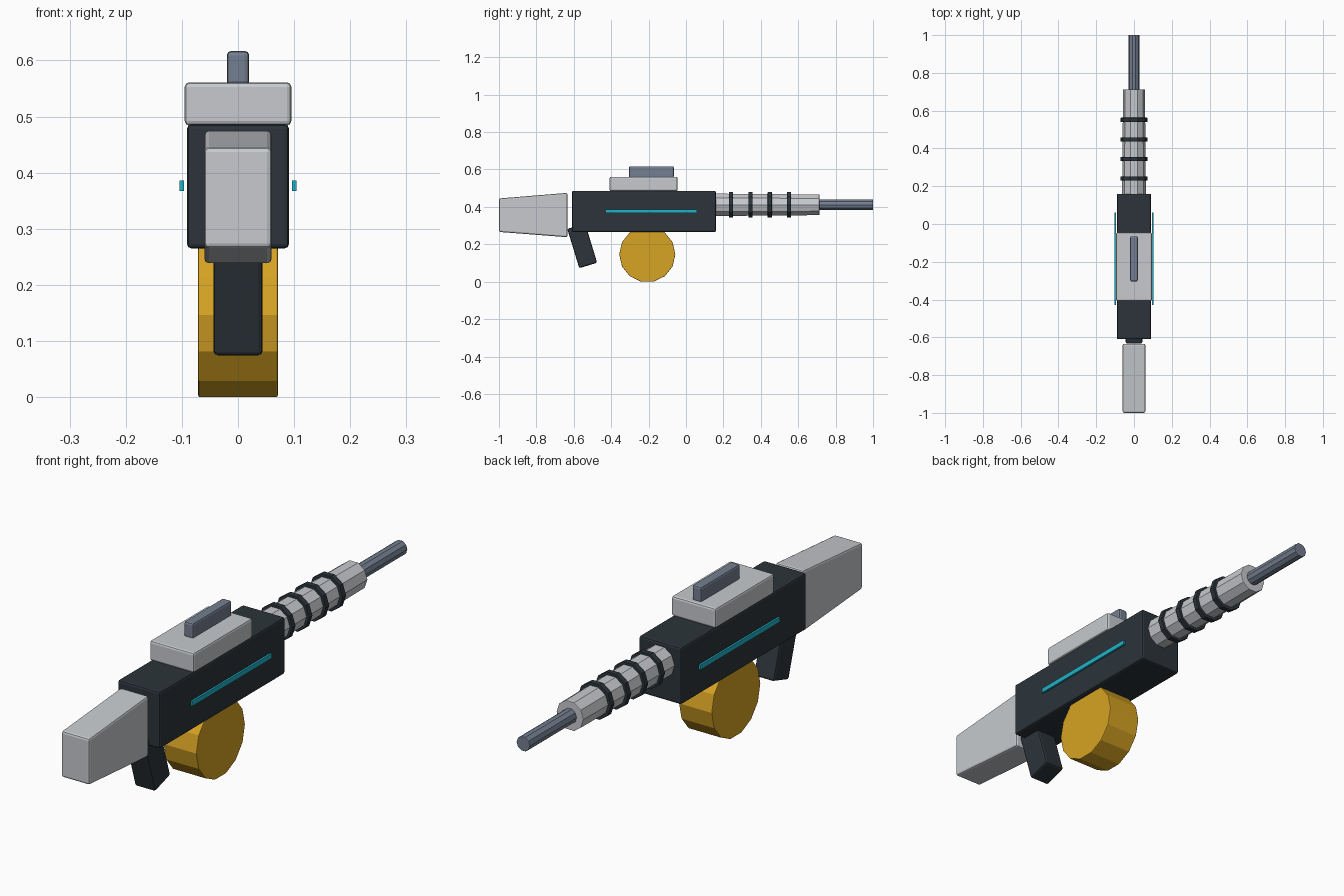
import bpy, bmesh, math
from mathutils import Matrix

if "Cube" in bpy.data.objects:
    bpy.data.objects.remove(bpy.data.objects["Cube"])


def material(name, rgb):
    m = bpy.data.materials.new(name)
    m.diffuse_color = (*rgb, 1)
    m.use_nodes = True
    m.node_tree.nodes["Principled BSDF"].inputs["Base Color"].default_value = m.diffuse_color
    return m


CHARCOAL = material("charcoal", (0.025, 0.034, 0.042))
SILVER = material("light_grey", (0.57, 0.59, 0.62))
GOLD = material("gold", (0.68, 0.37, 0.017))
CYAN = material("cyan", (0.014, 0.45, 0.57))
STEEL = material("steel_blue", (0.175, 0.212, 0.28))


def finish(name, bm, mat, bevel):
    bmesh.ops.recalc_face_normals(bm, faces=bm.faces)
    me = bpy.data.meshes.new(name)
    bm.to_mesh(me)
    bm.free()
    me.materials.append(mat)
    ob = bpy.data.objects.new(name, me)
    bpy.context.collection.objects.link(ob)
    if bevel:
        b = ob.modifiers.new("soft_edges", "BEVEL")
        b.width, b.segments = bevel, 2
        b.limit_method, b.angle_limit = "ANGLE", math.radians(40)
    return ob


def side_profile(name, pts, half_width, mat, bevel=0.008, x=0):
    """Extrude a (y, z) outline across x."""
    bm = bmesh.new()
    face = bm.faces.new([bm.verts.new((x - half_width, y, z)) for y, z in pts])
    ext = bmesh.ops.extrude_face_region(bm, geom=[face])["geom"]
    bmesh.ops.translate(bm, vec=(2 * half_width, 0, 0),
                        verts=[v for v in ext if isinstance(v, bmesh.types.BMVert)])
    return finish(name, bm, mat, bevel)


def box(name, y0, y1, z0, z1, half_width, mat, bevel=0.008, x=0):
    return side_profile(name, [(y0, z0), (y1, z0), (y1, z1), (y0, z1)],
                        half_width, mat, bevel, x)


def tube(name, y0, y1, r0, r1, sides, mat, bevel=0.002, z=0.411):
    """Faceted cylinder or cone along y, one corner pointing up."""
    bm = bmesh.new()
    bmesh.ops.create_cone(bm, cap_ends=True, segments=sides, radius1=r0,
                          radius2=r1, depth=y1 - y0)
    bm.transform(Matrix.Translation((0, (y0 + y1) / 2, z))
                 @ Matrix.Rotation(-math.pi / 2, 4, "X")
                 @ Matrix.Rotation(math.pi / 2, 4, "Z"))
    return finish(name, bm, mat, bevel)


# body, cover and rail
box("receiver", -0.61, 0.16, 0.265, 0.486, 0.091, CHARCOAL)
box("top_cover", -0.408, -0.045, 0.484, 0.561, 0.095, SILVER)
box("sight_rail", -0.305, -0.065, 0.555, 0.617, 0.02, STEEL)

# tapered stock
side_profile("stock", [(-1.0, 0.266), (-0.634, 0.238), (-0.634, 0.475), (-1.0, 0.445)],
             0.06, SILVER)

# raked grip
a = math.radians(17)
grip = [(-0.555 + u * math.cos(a) - v * math.sin(a), 0.192 + u * math.sin(a) + v * math.cos(a))
        for u, v in ((-0.05, -0.11), (0.05, -0.11), (0.05, 0.11), (-0.05, 0.11))]
side_profile("grip", grip, 0.044, CHARCOAL)

# fourteen-sided drum magazine lying across the body
r, n = 0.15, 14
drum = [(-0.207 + r * math.cos(i * math.tau / n), 0.1463 + r * math.sin(i * math.tau / n))
        for i in range(n)]
side_profile("drum_magazine", drum, 0.071, GOLD, 0.003)

# glowing side strips
for side, name in ((-1, "left"), (1, "right")):
    box(name + "_light_strip", -0.43, 0.06, 0.367, 0.386, 0.004, CYAN, 0, side * 0.1)

# barrel shroud, cooling rings and muzzle
tube("barrel_shroud", 0.14, 0.713, 0.063, 0.058, 10, SILVER)
for i in range(4):
    y = 0.241 + i * 0.1035
    tube(f"cooling_ring_{i + 1}", y - 0.011, y + 0.011, 0.072, 0.072, 10, CHARCOAL)
tube("muzzle", 0.70, 1.0, 0.029, 0.029, 10, STEEL)
